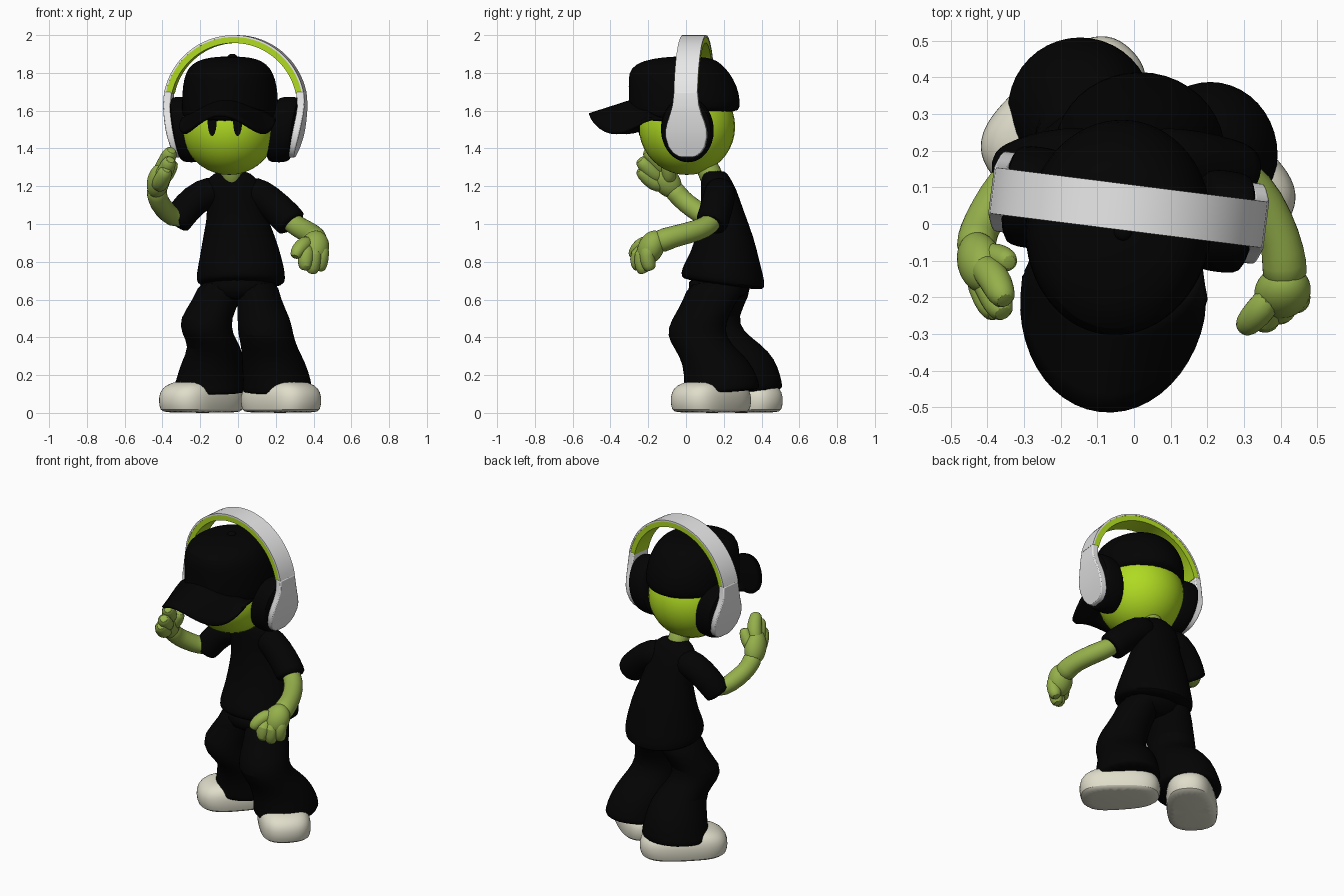
import bpy
import bmesh
from math import sin, cos, pi, sqrt, radians
from mathutils import Vector

cube = bpy.data.objects.get("Cube")
if cube:
    bpy.data.objects.remove(cube)


def material(name, r, g, b):
    mat = bpy.data.materials.new(name)
    mat.use_nodes = True
    mat.diffuse_color = (r, g, b, 1)
    node = mat.node_tree.nodes["Principled BSDF"]
    node.inputs["Base Color"].default_value = (r, g, b, 1)
    node.inputs["Roughness"].default_value = .8
    return mat


BLACK = material("black cloth", .001, .001, .001)
LIME = material("bright lime", .43, .7, .016)
SKIN = material("olive green", .3, .43, .07)
CREAM = material("cream rubber", .74, .72, .59)
GREY = material("light grey plastic", .8, .8, .8)
parts = []
HEAD_TURN = radians(-7.2)
HEAD_PIVOT = Vector((-.02, 0, 0))


def finish(name, bm, mat, subdiv=0, on_head=False):
    bmesh.ops.recalc_face_normals(bm, faces=bm.faces[:])
    mesh = bpy.data.meshes.new(name)
    bm.to_mesh(mesh)
    bm.free()
    obj = bpy.data.objects.new(name, mesh)
    bpy.context.scene.collection.objects.link(obj)
    mesh.materials.append(mat)
    if subdiv:
        mod = obj.modifiers.new("Smooth", "SUBSURF")
        mod.levels = mod.render_levels = subdiv
    if on_head:
        obj.location = HEAD_PIVOT
        obj.rotation_euler.z = HEAD_TURN
    parts.append(obj)
    return obj


def loft(name, rings, mat, subdiv=1, on_head=False):
    """Skin a list of closed rings and cap both ends."""
    bm = bmesh.new()
    loops = [[bm.verts.new(p) for p in ring] for ring in rings]
    n = len(loops[0])
    for a, b in zip(loops, loops[1:]):
        for i in range(n):
            j = (i + 1) % n
            bm.faces.new((a[i], a[j], b[j], b[i]))
    bm.faces.new(loops[0])
    bm.faces.new(loops[-1])
    return finish(name, bm, mat, subdiv, on_head)


def ellipse(centre, u, v, n=20):
    c, u, v = Vector(centre), Vector(u), Vector(v)
    return [c + u * cos(2 * pi * i / n) + v * sin(2 * pi * i / n) for i in range(n)]


def garment(name, slices, tilt=0):
    """Horizontal slices: height, centre x, centre y, half width, half depth."""
    rings = []
    for z, x, y, rx, ry in slices:
        lean = tilt if z < 1 else 0
        rings.append(ellipse((x, y, z), (rx, 0, 0), (0, ry, ry * lean)))
    return loft(name, rings, BLACK)


def tube(name, points, mat, n=12):
    """Round limb through points of x, y, z, radius."""
    pos = [Vector(p[:3]) for p in points]
    u, rings = None, []
    for i, p in enumerate(points):
        t = (pos[min(i + 1, len(pos) - 1)] - pos[max(i - 1, 0)]).normalized()
        u = t.orthogonal() if u is None else u - t * u.dot(t)
        u.normalize()
        rings.append(ellipse(pos[i], u * p[3], t.cross(u) * p[3], n))
    return loft(name, rings, mat)


def ball(name, centre, radii, mat, turn=(0, 0, 0)):
    bm = bmesh.new()
    bmesh.ops.create_uvsphere(bm, u_segments=32, v_segments=20, radius=1)
    bmesh.ops.scale(bm, vec=radii, verts=bm.verts)
    obj = finish(name, bm, mat)
    obj.location = Vector(centre)
    obj.rotation_euler = [radians(a) for a in turn]
    return obj


# Head, neck and eyes
HEAD, R = Vector((-.047, .005, 1.515)), .255
ball("head", HEAD, (R, R, R), LIME)
tube("neck", [(-.03, .15, 1.2, .07), (-.035, .13, 1.27, .062), (-.045, .08, 1.36, .065)], SKIN)
for side, ex in (("right", -.09), ("left", .045)):
    rings = []
    for s in (1, .7, .4, .1):
        ring = ellipse((ex, 0, .03), (.024 * s, 0, 0), (0, 0, .08 * s))
        rings.append([HEAD + Vector((p.x, -sqrt((R + .004) ** 2 - p.x ** 2 - p.z ** 2), p.z))
                      for p in ring])
    loft(side + "_eye", rings, BLACK, 0)

# Cap crown with a lowered front edge, button and drooping brim
crown = [(1.59, .98, -.01, .06), (1.615, 1, -.01, .045), (1.69, 1, -.012, 0),
         (1.77, .95, -.03, 0), (1.825, .86, -.045, 0), (1.865, .68, -.035, 0),
         (1.883, .4, -.01, 0), (1.887, .1, -.01, 0)]
rings = []
for z, s, y, drop in crown:
    ring = ellipse((-.021, y, z), (.255 * s, 0, 0), (0, .295 * s, 0), 32)
    for p in ring:
        p.z -= drop * min(1, max(0, (.1 - p.y) / .2))
    rings.append(ring)
loft("cap_crown", rings, BLACK, 1, True)
ball("cap_button", (-.03, -.02, 1.885), (.025, .025, .016), BLACK)

bm = bmesh.new()
rows = []
for i in range(25):
    a = pi * (i / 24 - .5)
    u, row = sin(a), []
    for j in range(6):
        v = j / 5
        y = (-.08 - .18 * cos(a)) * (1 - v) + (-.18 - .335 * cos(a)) * v
        t = max(0, (-y - .18) / .33)
        z = 1.685 - .105 * t - (.13 + .14 * t) * u * u
        row.append(bm.verts.new(((.225 + .027 * v) * u - .01, y, z)))
    rows.append(row)
for a, b in zip(rows, rows[1:]):
    for j in range(5):
        bm.faces.new((a[j], a[j + 1], b[j + 1], b[j]))
brim = finish("cap_brim", bm, BLACK, 0, True)
mod = brim.modifiers.new("Thickness", "SOLIDIFY")
mod.thickness, mod.offset = .018, 0


# Headphone band with coloured lining
def arch(name, outer, inner, half, mat):
    rings = []
    for i in range(33):
        a = radians(12) + radians(156) * i / 32
        rings.append([(r * cos(a), .045 + w, 1.62 + r * sin(a))
                      for r, w in ((outer, half), (outer, -half), (inner, -half), (inner, half))])
    loft(name, rings, mat, 0, True)


arch("headphone_band", .38, .37, .063, GREY)
arch("band_lining", .371, .338, .061, LIME)

# Ear cups: teardrop shell and round cushion on each side
shell = [(1.353, .317, .03), (1.36, .319, .052), (1.378, .325, .076), (1.41, .336, .098),
         (1.46, .351, .11), (1.5, .36, .109), (1.54, .367, .099), (1.58, .373, .084),
         (1.63, .378, .07), (1.7, .373, .063)]
for side, s in (("right", -1), ("left", 1)):
    rings = [[(s * x, .045 + w, z), (s * x, .045 - w, z),
              (s * (x - .04), .045 - w, z), (s * (x - .04), .045 + w, z)]
             for z, x, w in shell]
    cup = loft(side + "_ear_cup", rings, GREY, 0, True)
    mod = cup.modifiers.new("Rounded rim", "BEVEL")
    mod.width, mod.segments, mod.limit_method = .006, 2, "ANGLE"
    mod.angle_limit = radians(50)
    rings = [ellipse((s * x, .04, 1.5), (0, .14 * k, 0), (s * .03 * k, 0, .175 * k), 28)
             for x, k in ((.19, .8), (.205, .97), (.24, 1), (.29, 1), (.315, .95), (.325, .8))]
    loft(side + "_ear_cushion", rings, BLACK, 1, True)

# Shirt and sleeves
garment("shirt", [
    (1.285, -.03, .15, .07, .06), (1.25, -.03, .155, .125, .075), (1.19, -.03, .172, .165, .095),
    (1.08, -.01, .19, .145, .112), (.95, .005, .212, .19, .15), (.82, .015, .208, .22, .185),
    (.73, .015, .195, .24, .225), (.69, .015, .195, .235, .222), (.675, .015, .195, .22, .205),
], tilt=-.14)
tube("right_sleeve", [(-.08, .18, 1.18, .085), (-.19, .18, 1.16, .085), (-.27, .165, 1.09, .085),
                      (-.32, .145, 1.02, .08), (-.335, .14, 1, .08)], BLACK, 16)
tube("left_sleeve", [(.03, .18, 1.18, .085), (.12, .18, 1.16, .085), (.21, .16, 1.08, .088),
                     (.275, .14, 1.015, .088), (.29, .13, .995, .088)], BLACK, 16)

# Trousers with flared cuffs
garment("trouser_seat", [(.74, .01, .19, .18, .18), (.65, .01, .175, .19, .17),
                         (.59, .01, .16, .15, .12)])
garment("left_trouser_leg", [
    (.72, .09, .18, .12, .17), (.6, .11, .135, .115, .15), (.5, .138, .07, .142, .155),
    (.42, .145, .05, .148, .155), (.35, .165, .09, .148, .15), (.27, .188, .16, .17, .175),
    (.17, .208, .185, .182, .198), (.12, .208, .19, .188, .203), (.105, .208, .19, .185, .198),
], tilt=.08)
garment("right_trouser_leg", [
    (.72, -.07, .19, .13, .17), (.6, -.11, .19, .125, .145), (.5, -.175, .13, .14, .145),
    (.42, -.165, .145, .135, .155), (.35, -.12, .225, .138, .175), (.27, -.135, .285, .168, .19),
    (.17, -.14, .31, .19, .196), (.12, -.148, .312, .203, .202), (.105, -.148, .312, .2, .197),
], tilt=.08)


# Shoes, toes turned outward
def shoe(name, x, y, half_length, s):
    toe = Vector((s, -1, 0)).normalized()
    across = Vector((-toe.y, toe.x, 0))
    rings = []
    for z, k in ((0, .9), (.012, 1), (.06, 1.04), (.11, 1.02), (.15, .87), (.172, .55)):
        ring = []
        for i in range(28):
            a = 2 * pi * i / 28
            c, d = cos(a), sin(a)
            along = half_length * k * abs(c) ** .85 * (1 if c > 0 else -1)
            waist = 1 - .17 * d * d + .1 * c
            width = .17 * k * waist * abs(d) ** .85 * (1 if d > 0 else -1)
            ring.append(Vector((x, y, z)) + toe * along + across * width)
        rings.append(ring)
    loft(name, rings, CREAM)


shoe("left_shoe", .222, .138, .23, 1)
shoe("right_shoe", -.187, .293, .25, -1)

# Left arm, hanging forward with curled fingers
tube("left_arm", [(.22, .17, 1.06, .05), (.3, .13, .995, .057), (.355, .06, .965, .06),
                  (.4, -.04, .94, .058), (.412, -.11, .92, .064), (.41, -.16, .895, .066)], SKIN)
ball("left_palm", (.405, -.185, .875), (.076, .068, .095), SKIN, (-25, 15, 0))
for i, (x, y, z) in enumerate([(.435, -.195, .775), (.395, -.23, .76), (.355, -.255, .78)]):
    tube(f"left_finger_{i + 1}", [(x + .01, -.19, .89, .04), (x + .005, y - .015, .835, .044),
                                  (x, y, z, .04), (x - .005, y + .01, z - .022, .025)], SKIN)
tube("left_thumb", [(.38, -.19, .91, .042), (.335, -.245, .885, .042), (.307, -.275, .845, .037),
                    (.3, -.285, .82, .022)], SKIN)

# Right arm, bent up with the open hand beside the head
tube("right_arm", [(-.25, .17, 1.08, .05), (-.325, .14, 1.02, .057), (-.375, .07, 1.06, .057),
                   (-.415, 0, 1.11, .055), (-.43, -.04, 1.15, .055), (-.43, -.08, 1.2, .06)], SKIN)
ball("right_palm", (-.42, -.105, 1.23), (.06, .07, .105), SKIN, (35, 15, 0))
for i, (x, y, z) in enumerate([(-.385, -.23, 1.275), (-.365, -.23, 1.325), (-.36, -.195, 1.375)]):
    tube(f"right_finger_{i + 1}", [(-.425, -.11, 1.2 + .03 * i, .04),
                                   (x - .025, y + .06, z - .06, .048),
                                   (x, y, z, .042), (x + .01, y - .018, z + .02, .025)], SKIN)
tube("right_thumb", [(-.41, -.09, 1.22, .042), (-.37, -.09, 1.27, .04),
                     (-.345, -.1, 1.315, .034), (-.338, -.105, 1.335, .02)], SKIN)

# Smooth shading with crisp edges kept
bpy.ops.object.select_all(action="DESELECT")
for obj in parts:
    obj.select_set(True)
bpy.context.view_layer.objects.active = parts[0]
bpy.ops.object.shade_smooth_by_angle(angle=radians(40))
